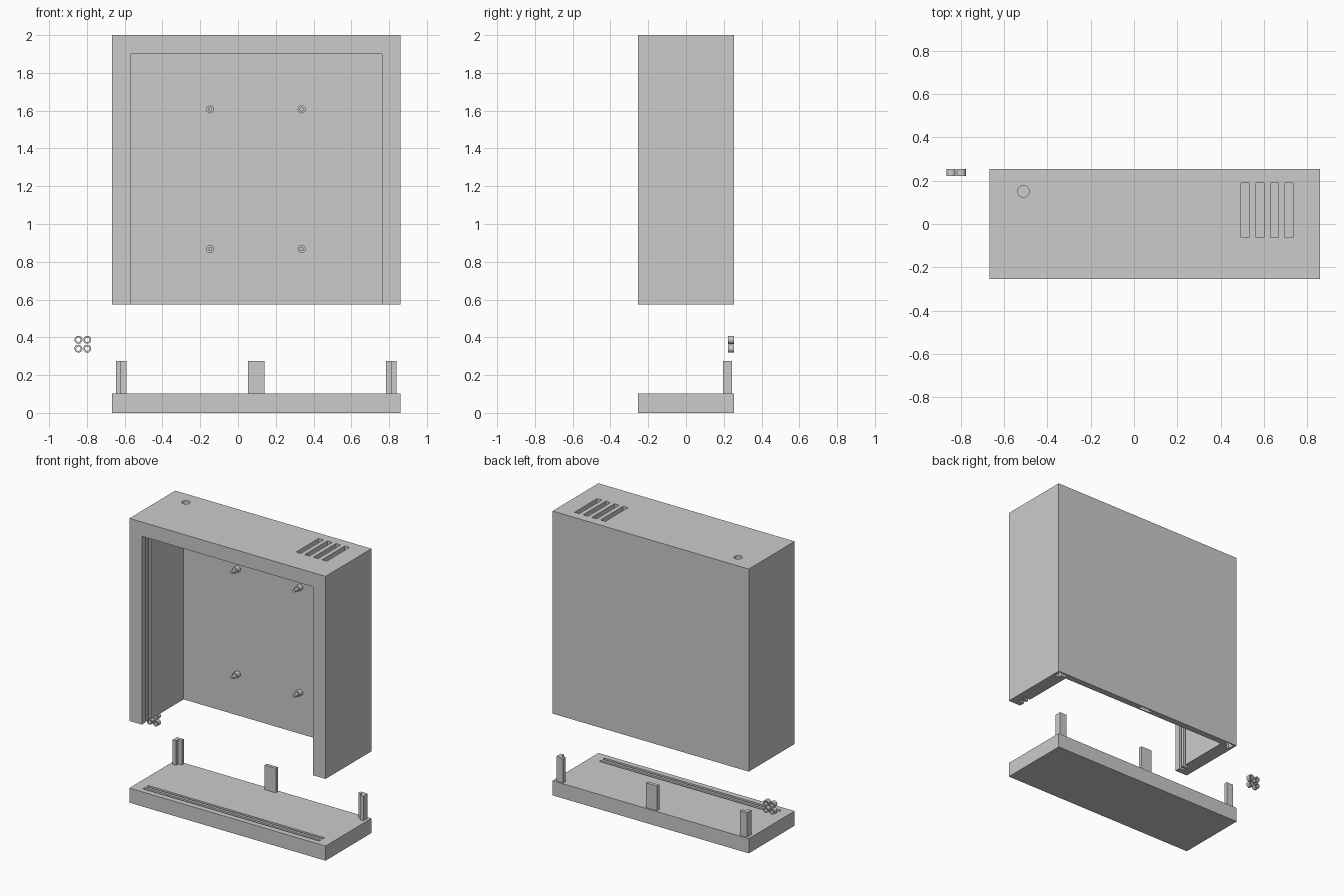
import bpy, bmesh, math
from mathutils import Matrix

if "Cube" in bpy.data.objects:
    bpy.data.objects.remove(bpy.data.objects["Cube"])


def make(name, bm):
    bmesh.ops.recalc_face_normals(bm, faces=bm.faces)
    me = bpy.data.meshes.new(name)
    bm.to_mesh(me)
    bm.free()
    ob = bpy.data.objects.new(name, me)
    bpy.context.collection.objects.link(ob)
    return ob


def box(name, x0, x1, y0, y1, z0, z1):
    bm = bmesh.new()
    m = Matrix.Translation(((x0 + x1) / 2, (y0 + y1) / 2, (z0 + z1) / 2)) @ Matrix.Diagonal((x1 - x0, y1 - y0, z1 - z0, 1))
    bmesh.ops.create_cube(bm, size=1, matrix=m)
    return make(name, bm)


def prism(name, pts, z0, z1):
    bm = bmesh.new()
    f = bm.faces.new([bm.verts.new((x, y, z0)) for x, y in pts])
    r = bmesh.ops.extrude_face_region(bm, geom=[f])
    bmesh.ops.translate(bm, vec=(0, 0, z1 - z0), verts=[v for v in r["geom"] if isinstance(v, bmesh.types.BMVert)])
    return make(name, bm)


def lathe_y(name, cx, cz, profile, closed=False, n=24):
    """Spin (radius, y) profile around a y axis through cx, cz."""
    bm = bmesh.new()
    rings = [[bm.verts.new((cx + r * math.cos(2 * math.pi * i / n), y, cz + r * math.sin(2 * math.pi * i / n)))
              for i in range(n)] for r, y in profile]
    pairs = list(zip(rings, rings[1:]))
    if closed:
        pairs.append((rings[-1], rings[0]))
    else:
        bm.faces.new(rings[0])
        bm.faces.new(rings[-1])
    for a, b in pairs:
        for i in range(n):
            j = (i + 1) % n
            bm.faces.new((a[i], a[j], b[j], b[i]))
    return make(name, bm)


def cut(target, cutters):
    for c in cutters:
        c.hide_render = True
        m = target.modifiers.new("cut", "BOOLEAN")
        m.operation, m.solver, m.object = "DIFFERENCE", "EXACT", c
        bpy.context.view_layer.objects.active = target
        bpy.ops.object.modifier_apply(modifier=m.name)
        bpy.data.objects.remove(c)


X0, X1, Y = -0.667, 0.86, 0.255
MID = (X0 + X1) / 2
GROOVES = ((-0.215, -0.195), (-0.175, -0.155))


def corner_profile(side, g=0.0):
    """L-shaped locating peg outline, grown by g for its socket."""
    o, i, t = 0.742 + g, 0.688 - g, 0.716 - g
    pts = [(o, 0.244 + g), (i, 0.244 + g), (i, 0.22 - g), (t, 0.22 - g), (t, 0.196 - g), (o, 0.196 - g)]
    return [(MID + side * x, y) for x, y in pts]


# Housing with open front and bottom
body = box("housing", X0, X1, -Y, Y, 0.575, 2.0)
cuts = [box("opening", -0.57, 0.763, -0.4, 0.21, 0.4, 1.9)]
# Sliding panel grooves
for y0, y1 in GROOVES:
    cuts.append(box("groove", -0.61, 0.803, y0, y1, 0.4, 1.94))
# Vents and cable hole in the top
for i in range(4):
    x = 0.495 + i * 0.0675
    cuts.append(box("vent", x, x + 0.037, -0.062, 0.19, 1.85, 2.1))
bm = bmesh.new()
bmesh.ops.create_cone(bm, cap_ends=True, segments=32, radius1=0.027, radius2=0.027, depth=0.3,
                      matrix=Matrix.Translation((-0.51, 0.15, 2.0)))
cuts.append(make("hole", bm))
# Sockets for the base pegs
for s in (-1, 1):
    cuts.append(prism("socket", corner_profile(s, 0.003), 0.5, 0.755))
cuts.append(box("socket", 0.051, 0.143, 0.217, 0.247, 0.5, 0.755))
cut(body, cuts)

# Base plate with grooves
base = box("base_plate", X0, X1, -Y, Y, 0, 0.103)
cut(base, [box("groove", -0.59, 0.783, y0, y1, 0.06, 0.2) for y0, y1 in GROOVES])

# Locating pegs on the base
for s, n in ((-1, "left"), (1, "right")):
    prism(n + "_peg", corner_profile(s), 0.1, 0.276)
box("middle_peg", 0.054, 0.14, 0.22, 0.244, 0.1, 0.276)

# Stepped standoffs on the back wall, and loose spacer rings
smooth = []
for x in (-0.148, 0.337):
    for z in (0.867, 1.607):
        smooth.append(lathe_y("standoff", x, z, [(0.021, 0.212), (0.021, 0.175), (0.011, 0.175), (0.011, 0.14)]))
for x in (-0.845, -0.798):
    for z in (0.34, 0.387):
        smooth.append(lathe_y("spacer_ring", x, z, [(0.021, 0.222), (0.021, 0.253), (0.012, 0.253), (0.012, 0.222)], True))
bpy.ops.object.select_all(action="DESELECT")
for o in smooth:
    o.select_set(True)
bpy.context.view_layer.objects.active = smooth[0]
bpy.ops.object.shade_smooth_by_angle(angle=math.radians(35))
